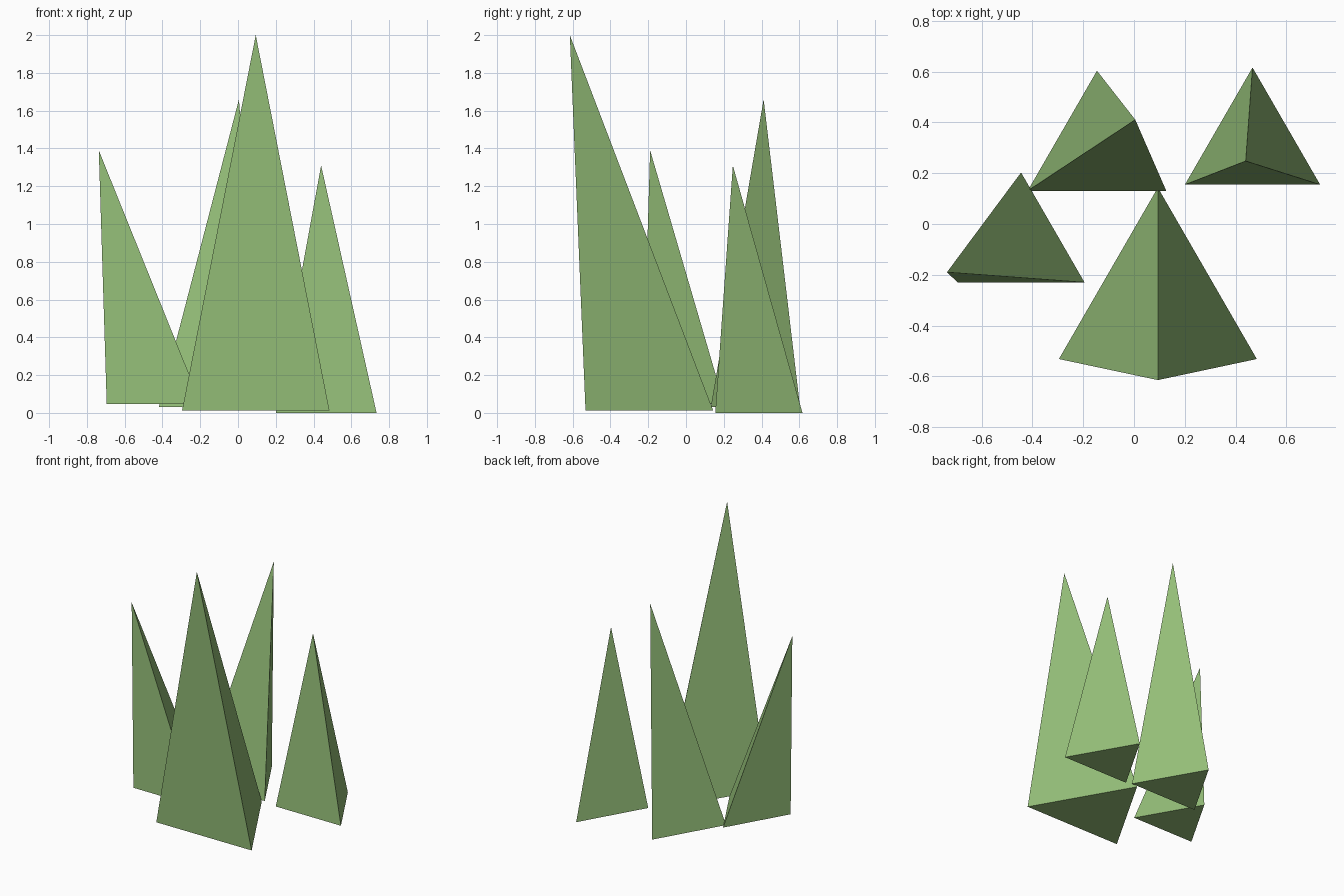
import bpy, bmesh
from math import sqrt

if "Cube" in bpy.data.objects:
    bpy.data.objects.remove(bpy.data.objects["Cube"])

# Shared green material
green = bpy.data.materials.new("grass_green")
green.diffuse_color = (0.30, 0.52, 0.19, 1)
green.use_nodes = True
green.node_tree.nodes["Principled BSDF"].inputs["Base Color"].default_value = green.diffuse_color


def blade(name, x, y_front, side, z, tip):
    """Three-sided spike: equilateral base with a flat front edge, leaning to tip."""
    bm = bmesh.new()
    base = [bm.verts.new(p) for p in (
        (x - side / 2, y_front, z),
        (x + side / 2, y_front, z),
        (x, y_front + side * sqrt(3) / 2, z))]
    top = bm.verts.new(tip)
    bm.faces.new(base[::-1])
    for i in range(3):
        bm.faces.new((base[i], base[(i + 1) % 3], top))
    bmesh.ops.recalc_face_normals(bm, faces=bm.faces[:])
    mesh = bpy.data.meshes.new(name)
    bm.to_mesh(mesh)
    bm.free()
    mesh.materials.append(green)
    bpy.context.collection.objects.link(bpy.data.objects.new(name, mesh))


# The four grass blades
blade("tall_front_blade", 0.094, -0.532, 0.78, 0.013, (0.094, -0.615, 2.0))
blade("left_blade", -0.445, -0.23, 0.50, 0.046, (-0.737, -0.19, 1.39))
blade("back_blade", -0.146, 0.131, 0.546, 0.03, (0.005, 0.411, 1.66))
blade("right_blade", 0.467, 0.155, 0.533, 0.0, (0.44, 0.248, 1.31))
